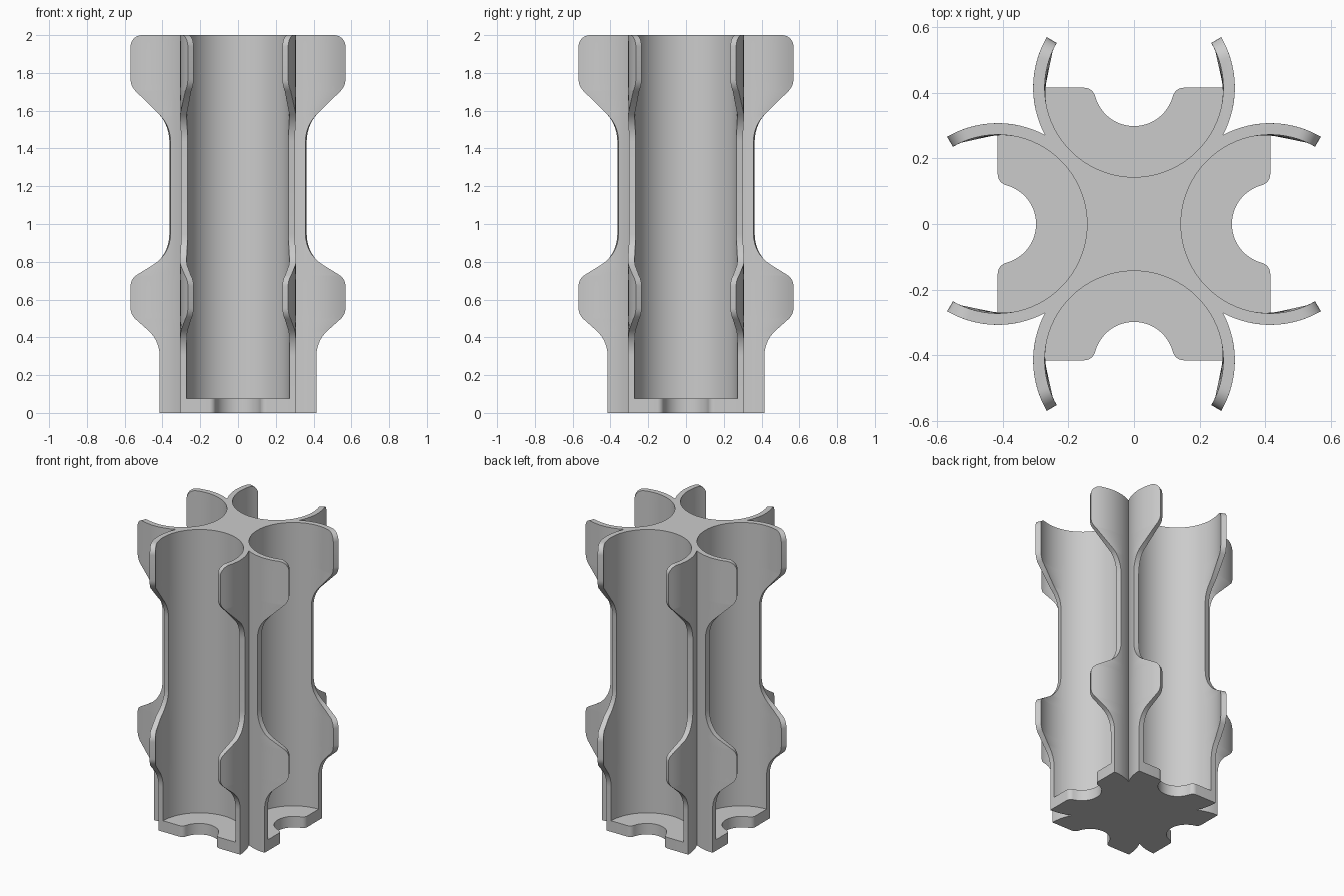
import bpy, bmesh
from math import sin, cos, pi, asin, acos, atan2, hypot, tan, radians
from mathutils import Vector, Matrix

cube = bpy.data.objects.get("Cube")
if cube:
    bpy.data.objects.remove(cube)

CENTRE, INNER, OUTER = 0.415, 0.272, 0.307   # channel axis offset and wall radii
HEIGHT, FLOOR = 2.0, 0.075

grey = bpy.data.materials.new("plain grey")
grey.use_nodes = True
colour = (0.6, 0.6, 0.6, 1)
grey.diffuse_color = colour
grey.node_tree.nodes["Principled BSDF"].inputs["Base Color"].default_value = colour


def steps(a, b, n):
    return [a + (b - a) * i / n for i in range(n + 1)]


def arc(cx, cy, r, a, b, n):
    return [(cx + r * cos(t), cy + r * sin(t)) for t in steps(a, b, n)]


def fillet(corners, n=7):
    """Round the inner corners (x, z, radius) of an open path."""
    path = [corners[0][:2]]
    for before, here, after in zip(corners, corners[1:], corners[2:]):
        p = Vector(here[:2])
        u = (Vector(before[:2]) - p).normalized()
        v = (Vector(after[:2]) - p).normalized()
        half = u.angle(v) / 2
        mid = p + (u + v).normalized() * here[2] / sin(half)
        reach = here[2] / tan(half)
        start, end = p + u * reach - mid, p + v * reach - mid
        a = atan2(start.y, start.x)
        turn = (atan2(end.y, end.x) - a + pi) % (2 * pi) - pi
        path += arc(mid.x, mid.y, here[2], a, a + turn, n)
    return path


def loft(name, sections):
    """Skin a stack of matching outlines, each given as (z, points)."""
    bm = bmesh.new()
    rings = [[bm.verts.new((x, y, z)) for x, y in pts] for z, pts in sections]
    for low, high in zip(rings, rings[1:]):
        for i in range(len(low)):
            bm.faces.new((low[i - 1], low[i], high[i], high[i - 1]))
    bm.faces.new(rings[0][::-1])
    bm.faces.new(rings[-1])
    bmesh.ops.recalc_face_normals(bm, faces=bm.faces)
    mesh = bpy.data.meshes.new(name)
    bm.to_mesh(mesh)
    bm.free()
    mesh.materials.append(grey)
    obj = bpy.data.objects.new(name, mesh)
    bpy.context.collection.objects.link(obj)
    bpy.ops.object.select_all(action="DESELECT")
    obj.select_set(True)
    bpy.context.view_layer.objects.active = obj
    bpy.ops.object.shade_smooth_by_angle(angle=radians(30))
    return obj


def turned(points, quarter):
    spin = Matrix.Rotation(quarter * pi / 2, 2)
    return [tuple(spin @ Vector(p)) for p in points]


# Channel walls: four C-shaped arms whose tips follow the wavy edge
VALLEY = acos(CENTRE / OUTER / 2 ** 0.5) - pi / 4   # where neighbouring walls meet
FIXED = radians(-13)                                # wall below this never changes


def wall(r, lean):
    return (CENTRE + r * sin(lean), r * cos(lean))


def section(edge):
    lean = asin((edge - CENTRE) / OUTER)
    outer = [wall(OUTER, t) for t in steps(VALLEY, FIXED, 3) + steps(FIXED, lean, 8)[1:]]
    inner = [wall(INNER, t) for t in steps(lean, FIXED, 8) + steps(FIXED, -pi / 2, 16)[1:]]
    upper = outer + inner                           # valley, tip, back of channel
    lower = [(x, -y) for x, y in upper]
    channel = lower + upper[-2:0:-1]
    return [p for q in range(4) for p in turned(channel, q)]


edge_path = fillet([
    (0.415, 0), (0.415, 0.383, 0.18), (0.569, 0.52, 0.08), (0.569, 0.71, 0.07),
    (0.357, 0.841, 0.19), (0.357, 1.52, 0.2), (0.569, 1.73, 0.09),
    (0.569, HEIGHT, 0.06), (0.5, HEIGHT)])
loft("channel_walls", [(z, section(x)) for x, z in edge_path])

# Channel floors: half discs with a rounded notch in the open side
NOTCH, ROUND = 0.122, 0.035
round_x, round_y, notch_x = CENTRE - ROUND, 0.152, 0.42
swing = atan2(round_y, notch_x - round_x)
back = arc(CENTRE, 0, INNER + 0.012, -pi / 2, -3 * pi / 2, 32)
corner = arc(round_x, round_y, ROUND, 0, -swing, 8)
notch = arc(notch_x, 0, NOTCH, pi - swing, pi + swing, 24)
outline = back + corner + notch[1:-1] + [(x, -y) for x, y in corner[::-1]]
for q, side in enumerate(("left", "back", "right", "front")):
    pts = turned(outline, q)
    loft(side + "_channel_floor", [(0, pts), (FLOOR, pts)])
